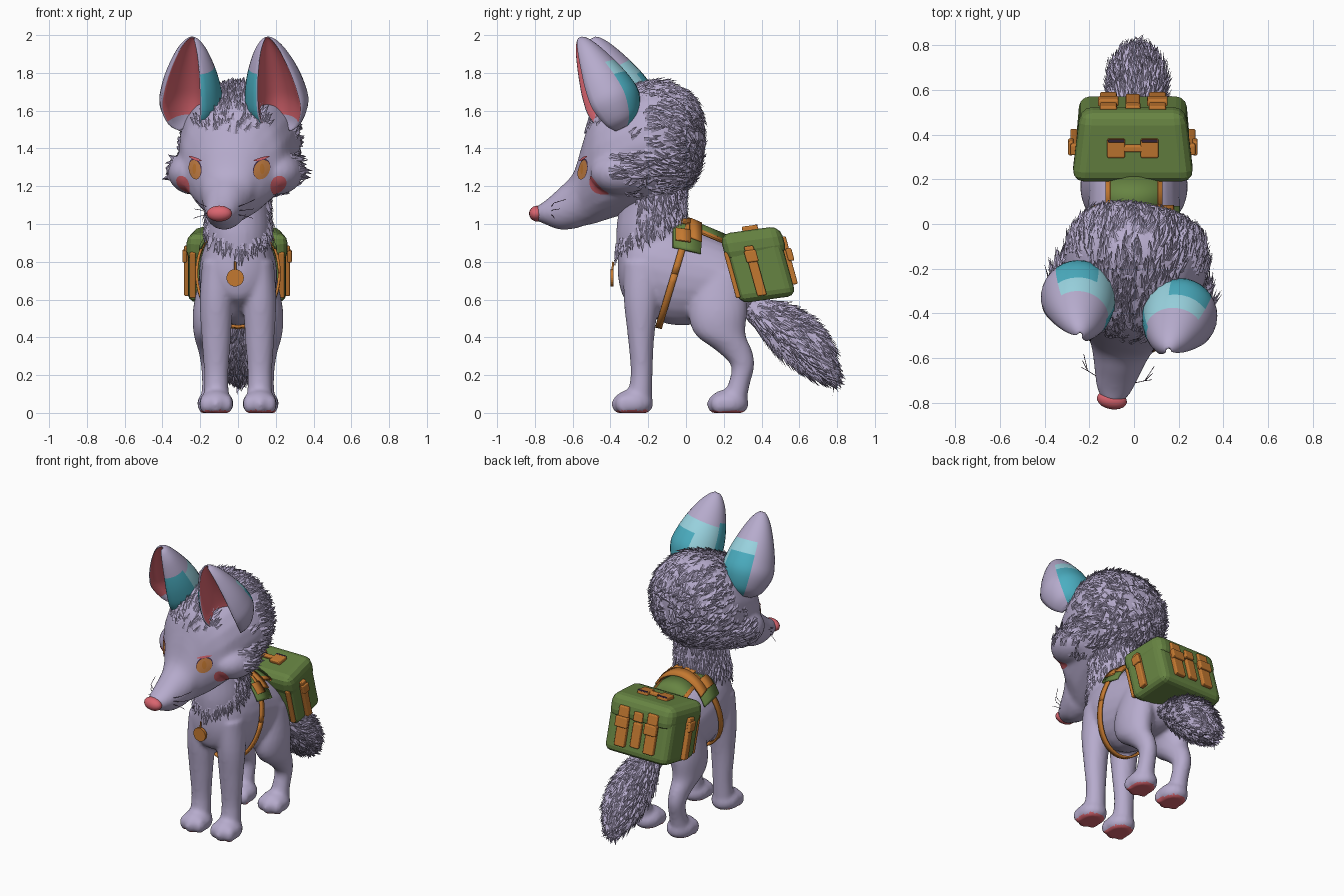
import bpy, bmesh, math, random
from mathutils import Vector, Matrix
from mathutils.bvhtree import BVHTree

random.seed(4)
if "Cube" in bpy.data.objects:
    bpy.data.objects.remove(bpy.data.objects["Cube"])

def material(name, *rgb):
    m = bpy.data.materials.new(name)
    m.use_nodes = True
    m.diffuse_color = (*rgb, 1)
    m.node_tree.nodes["Principled BSDF"].inputs["Base Color"].default_value = (*rgb, 1)
    return m

LAVENDER = material("lavender fur", .47, .41, .61)
PINK = material("pink skin", .70, .13, .16)
TEAL = material("teal", .07, .42, .53)
SKY = material("light blue", .32, .65, .74)
GREEN = material("green canvas", .135, .23, .055)
LEATHER = material("orange leather", .55, .19, .03)
AMBER = material("amber iris", .58, .22, .06)
DARK = material("dark plum", .06, .03, .07)

HEAD = Matrix.Translation((.04, 0, 0)) @ Matrix.Rotation(math.radians(-10), 4, 'Z')
# the bag leans forward: a slight turn plus a shear
LEAN = Matrix.Identity(4)
LEAN[1][2] = -.13
BAG = Matrix.Translation((-.005, .385, .78)) @ Matrix.Rotation(math.radians(8), 4, 'X')

def finish(name, bm, mats, matrix=Matrix(), smooth=True):
    bmesh.ops.recalc_face_normals(bm, faces=bm.faces)
    mesh = bpy.data.meshes.new(name)
    bm.to_mesh(mesh)
    bm.free()
    ob = bpy.data.objects.new(name, mesh)
    for m in mats:
        mesh.materials.append(m)
    if smooth:
        mesh.shade_smooth()
    bpy.context.collection.objects.link(ob)
    ob.matrix_world = matrix
    return ob

def skin_rings(bm, rings):
    for a, b in zip(rings, rings[1:]):
        for i in range(len(a)):
            j = (i + 1) % len(a)
            bm.faces.new((a[i], a[j], b[j], b[i]))
    bm.faces.new(rings[0][::-1])
    bm.faces.new(rings[-1])

def spline(rows, steps=4):
    # Catmull-Rom through rows of numbers
    rows = [Vector(r) for r in rows]
    out = []
    for i in range(len(rows) - 1):
        a, b, c, d = rows[max(i - 1, 0)], rows[i], rows[i + 1], rows[min(i + 2, len(rows) - 1)]
        for k in range(steps):
            t = k / steps
            out.append(b + (c - a) * t / 2 + (a * 2 - b * 5 + c * 4 - d) * t * t / 2
                       + (b * 3 - a - c * 3 + d) * t ** 3 / 2)
    return out + [rows[-1]]

def loft(bm, rows, axis, mirror=1, sides=24):
    # rows: (y, z, rx, rz) along y, or (x, y, z, rx, ry) along z
    rings = []
    for r in spline(rows):
        ring = []
        for i in range(sides):
            c, s = math.cos(i * math.tau / sides), math.sin(i * math.tau / sides)
            p = (c * r[2], r[0], r[1] + s * r[3]) if axis == 'y' else \
                (mirror * r[0] + c * r[3], r[1] + s * r[4], r[2])
            ring.append(bm.verts.new(p))
        rings.append(ring)
    skin_rings(bm, rings)

def ball(bm, centre, radii):
    m = Matrix.Translation(centre) @ Matrix.Diagonal((*radii, 1))
    return bmesh.ops.create_uvsphere(bm, u_segments=20, v_segments=12, radius=1, matrix=m)["verts"]

def fuse(name, bm, mats, matrix=Matrix()):
    # merge overlapping volumes into one soft skin
    ob = finish(name, bm, mats, matrix)
    rm = ob.modifiers.new("fuse", 'REMESH')
    rm.mode, rm.voxel_size = 'VOXEL', .014
    sm = ob.modifiers.new("soften", 'SMOOTH')
    sm.iterations, sm.factor = 5, .5
    bpy.context.view_layer.update()
    mesh = bpy.data.meshes.new_from_object(ob.evaluated_get(bpy.context.evaluated_depsgraph_get()))
    ob.modifiers.clear()
    ob.data = mesh
    mesh.shade_smooth()
    return ob

def fur(name, source, count, length, flow, lift=.3, width=.017):
    # flat-faced tufts scattered over a skin, combed along a flow
    bm = bmesh.new()
    polys = source.data.polygons
    for _ in range(count):
        f = polys[random.randrange(len(polys))]
        p, n = f.center, f.normal
        size = length(p) * random.uniform(.7, 1.25)
        if size <= 0:
            continue
        d = flow(p) + Vector([random.uniform(-.3, .3) for _ in range(3)])
        d = (d - n * d.dot(n)).normalized()
        s = n.cross(d) * width
        a, b, c, tip = [bm.verts.new(v) for v in
                        (p - s, p + s, p + n * width * .6, p + d * size + n * size * lift)]
        for tri in ((a, c, tip), (c, b, tip), (b, a, tip)):
            bm.faces.new(tri)
    finish(name, bm, [LAVENDER], source.matrix_world, False)

# Body, neck and legs
bm = bmesh.new()
loft(bm, [(-.36, .78, .04, .06), (-.33, .77, .12, .16), (-.25, .78, .175, .22), (-.1, .745, .205, .275),
          (.1, .71, .205, .24), (.25, .68, .19, .2), (.33, .66, .13, .13), (.37, .65, .04, .05)], 'y')
loft(bm, [(0, -.18, 1.3, .16, .17), (0, -.18, 1.1, .165, .175), (0, -.19, .95, .17, .18),
          (0, -.2, .78, .15, .16)], 'z')
for side in (-1, 1):
    loft(bm, [(.11, -.22, .8, .08, .11), (.115, -.235, .6, .088, .095), (.115, -.238, .4, .078, .07),
              (.115, -.235, .2, .064, .058), (.115, -.25, .06, .07, .07)], 'z', side)
    loft(bm, [(.12, .19, .74, .08, .13), (.14, .17, .55, .098, .155), (.15, .18, .42, .085, .135),
              (.145, .255, .33, .066, .095), (.14, .3, .25, .056, .062), (.135, .28, .15, .056, .058),
              (.135, .25, .06, .065, .07)], 'z', side)
    for x, y in ((.115, -.28), (.125, .225)):
        foot = ball(bm, (side * x, y, .05), (.092, .108, .075))
        for toe in (-.055, 0, .055):
            foot += ball(bm, (side * x + toe, y - .07 + abs(toe) * .4, .045), (.034, .045, .052))
        for v in foot:
            v.co.z = max(v.co.z, 0)
body = fuse("body_and_legs", bm, [LAVENDER, PINK])
for f in body.data.polygons:
    if f.center.z < .014:
        f.material_index = 1

# Head and snout
bm = bmesh.new()
loft(bm, [(-.81, 1.055, .04, .035), (-.76, 1.06, .075, .06), (-.68, 1.08, .1, .11), (-.6, 1.125, .125, .15),
          (-.55, 1.21, .15, .22), (-.5, 1.285, .205, .285), (-.42, 1.34, .275, .315), (-.25, 1.405, .315, .33),
          (-.12, 1.435, .315, .315), (0, 1.445, .26, .25), (.06, 1.45, .15, .15), (.08, 1.45, .03, .03)], 'y')
for side in (-1, 1):
    ball(bm, (side * .225, -.31, 1.27), (.135, .165, .115))
head = fuse("head", bm, [LAVENDER], HEAD)
head_bvh = BVHTree.FromPolygons([v.co for v in head.data.vertices], [p.vertices[:] for p in head.data.polygons])

def head_fur(p):
    if (Vector((abs(p.x), p.y, p.z)) - Vector((.26, -.33, 1.58))).length < .13:
        return 0
    if abs(p.x) > .3 and 1.24 < p.z < 1.37 and p.y > -.36:
        return .10
    if p.y > -.17:
        return .07
    if p.z > 1.46 + abs(p.x) * .3 and abs(p.x) < .2:
        return .035 + min(.035, (p.z - 1.46) * .2)
    return .05 if p.y > -.28 and random.random() < .4 else 0

def head_flow(p):
    return (p - Vector((0, -.75, 1.25))).normalized() + Vector((0, 0, -.4 if p.y > -.2 else 0))

fur("head_fur", head, 2700, head_fur, head_flow, .25)

def neck_fur(p):
    edge = .825 + abs(p.x) * .55 + max(p.y + .25, 0) * .5
    if p.z < edge or p.y > .05 or (p.y < -.26 and p.z > edge + .06):
        return 0
    return .065

fur("neck_fur", body, 6500, neck_fur, lambda p: Vector((0, .1, -1)), .3, .015)

# Tail
bm = bmesh.new()
loft(bm, [(.28, .6, .05, .05), (.4, .51, .08, .085), (.52, .43, .115, .135), (.66, .345, .12, .145),
          (.75, .27, .08, .105), (.79, .22, .03, .04)], 'y')
tail = fuse("tail", bm, [LAVENDER], Matrix.Translation((.015, 0, 0)))
fur("tail_fur", tail, 1250, lambda p: .08 if p.y > .36 else .03, lambda p: Vector((0, .8, -.6)), .33)

# Ears: crescent sections, pink hollow in front, coloured bands behind
def ear_colour(t, angle):
    if angle < 18:
        return 0
    teal_top, sky_top = (.46, .6) if angle < 95 else (.3, .64) if angle < 150 else (.66, .66)
    return 2 if t < teal_top else 3 if t < sky_top else 0

for side, label in ((1, "left"), (-1, "right")):
    base, tip = Vector((side * .245, -.3, 1.5)), Vector((side * .2 + .01, -.535, 1.985))
    axis = (tip - base).normalized()
    front = Vector((side * .24, -.95, 0))
    front = (front - axis * front.dot(axis)).normalized()
    across = front.cross(axis)
    across *= side if across.x > 0 else -side
    bm = bmesh.new()
    rings, heights = [], []
    for t, w, d in spline([(0, .06, .06), (.08, .12, .12), (.27, .166, .165), (.45, .16, .155),
                           (.65, .132, .12), (.85, .086, .075), (.96, .045, .04), (1, .018, .015)]):
        c, ring = base.lerp(tip, t), []
        for i in range(36):
            if i < 24:
                a = math.radians(-44 + 268 * i / 23)
                u, v = math.cos(a), -math.sin(a)
            else:
                a = math.pi * (i - 24) / 11
                u, v = -.66 * math.cos(a), .68 - 1.05 * math.sin(a)
            ring.append(bm.verts.new(c + across * w * u + front * d * v))
        rings.append(ring)
        heights.append(t)
    skin_rings(bm, rings)
    bm.faces.ensure_lookup_table()
    for k in range(len(rings) - 1):
        for i in range(36):
            bm.faces[k * 36 + i].material_index = ear_colour(heights[k], -44 + 268 * i / 23) if i < 23 \
                else 1 if 24 <= i < 35 and heights[k] > .1 else 0
    finish(label + "_ear", bm, [LAVENDER, PINK, TEAL, SKY], HEAD)

# Painted face details: thin discs laid on the skin of the head
def patch(name, centre, out, rx, rz, mat, height, tilt=0):
    out = Vector(out).normalized()
    right = Vector((0, 0, 1)).cross(out).normalized()
    up = out.cross(right)
    bm = bmesh.new()
    grid = []
    for r in (.02, .35, .7, 1):
        ring = []
        for i in range(20):
            a = i * math.tau / 20
            u, v = r * rx * math.cos(a), r * rz * math.sin(a)
            start = Vector(centre) + right * u + up * (v + u * tilt) + out * .3
            hit = head_bvh.ray_cast(start, -out)[0] or start - out * .3
            ring.append(bm.verts.new(hit + out * height))
        grid.append(ring)
    for a, b in zip(grid, grid[1:]):
        for i in range(20):
            bm.faces.new((a[i - 1], a[i], b[i], b[i - 1]))
    bm.faces.new(grid[0])
    finish(name, bm, [mat], HEAD)

def tube(name, points, radius, mat, matrix=Matrix()):
    cu = bpy.data.curves.new(name, 'CURVE')
    cu.dimensions, cu.bevel_depth, cu.bevel_resolution = '3D', radius, 1
    sp = cu.splines.new('POLY')
    sp.points.add(len(points) - 1)
    for q, p in zip(sp.points, points):
        q.co = (*p, 1)
    cu.materials.append(mat)
    ob = bpy.data.objects.new(name, cu)
    bpy.context.collection.objects.link(ob)
    ob.matrix_world = matrix

for side, label in ((1, "left"), (-1, "right")):
    eye, out = (side * .163, -.5, 1.29), (side * .55, -.8, .05)
    patch(label + "_eye_rim", eye, out, .053, .054, DARK, .003, side * .25)
    patch(label + "_iris", (eye[0], eye[1], 1.286), out, .05, .05, AMBER, .006, side * .25)
    patch(label + "_pupil", eye, out, .014, .028, LEATHER, .008)
    patch(label + "_eyelid", (eye[0], eye[1], 1.345), out, .048, .007, PINK, .008, side * .25)
    patch(label + "_blush", (side * .25, -.44, 1.205), (side * .5, -.85, 0), .047, .05, PINK, .004)
    for k in range(3):
        z = 1.05 + k * .02
        tube(label + "_whisker", [(side * .08, -.71, z), (side * .13, -.69, z - .01 + .015 * k),
                                  (side * .16, -.68 + .03 * k, z - .02 + .03 * k)], .0015, DARK, HEAD)
bm = bmesh.new()
ball(bm, (0, -.8, 1.055), (.068, .042, .042))
finish("nose", bm, [PINK], HEAD)

# Pendant on a cord
bm = bmesh.new()
bmesh.ops.create_cone(bm, cap_ends=True, segments=24, radius1=.046, radius2=.046, depth=.018,
                      matrix=Matrix.Translation((-.015, -.392, .715)) @ Matrix.Rotation(math.pi / 2, 4, 'X'))
finish("pendant", bm, [LEATHER], smooth=False)
tube("pendant_cord", [(-.015, -.39, .755), (-.015, -.385, .8)], .006, LEATHER)

# Harness: bands wrapped around the chest
def band(name, start, end, y, width, shear, mat, grow):
    bm = bmesh.new()
    prev = None
    for i in range(41):
        a = math.radians(start + (end - start) * i / 40)
        x, z = (.207 + grow) * math.cos(a), (.27 + grow) * math.sin(a)
        pair = [bm.verts.new((x, y + shear * (z - .2) + e * width / 2, .74 + z - max(0, y + e * width / 2) * .42))
                for e in (-1, 1)]
        if prev:
            bm.faces.new((prev[0], prev[1], pair[1], pair[0]))
        prev = pair
    ob = finish(name, bm, [mat])
    ob.modifiers.new("thickness", 'SOLIDIFY').thickness = .014
    ob.modifiers["thickness"].offset = 0

band("saddle_cloth", 28, 152, .005, .15, 0, GREEN, .02)
band("girth_strap", 0, 360, 0, .035, .3, LEATHER, .012)
band("saddle_trim", 42, 138, .052, .062, 0, LEATHER, .026)
for start in (36, 66, 90, 120):
    band("saddle_patch", start, start + 17, -.015, .08, 0, LEATHER, .026)
band("bag_link", 60, 120, .14, .14, 0, GREEN, .018)
for start in (57, 117):
    band("bag_link_edge", start, start + 6, .14, .14, 0, LEATHER, .021)

# Backpack
def box(name, centre, half, mat, bevel=.008, taper=1):
    bm = bmesh.new()
    bmesh.ops.create_cube(bm, size=2, matrix=Matrix.Translation(centre) @ Matrix.Diagonal((*half, 1)))
    for v in bm.verts:
        if v.co.y > centre[1]:
            v.co.x *= taper
    bm.transform(LEAN)
    ob = finish(name, bm, [mat], BAG, False)
    bv = ob.modifiers.new("rounding", 'BEVEL')
    bv.width, bv.segments = bevel, 3

box("bag_body", (0, 0, -.025), (.264, .15, .16), GREEN, .045, .9)
box("bag_lid", (0, .003, .115), (.274, .162, .078), GREEN, .055, .86)
for s in (-1, 1):
    box("side_strap", (s * .264, -.025, -.025), (.016, .025, .135), LEATHER)
    box("side_buckle", (s * .278, -.025, .055), (.012, .032, .032), LEATHER)
    box("front_strap", (s * .235, -.15, -.03), (.016, .012, .125), LEATHER)
    box("back_strap", (s * .11, .158, -.025), (.038, .018, .1), LEATHER)
    box("back_buckle", (s * .11, .176, .035), (.046, .016, .034), LEATHER)
    box("back_strap_top", (s * .11, .158, .1), (.038, .022, .035), LEATHER)
    box("handle_tab", (s * .075, .008, .2), (.04, .042, .016), LEATHER)
    box("handle_stitch", (s * .075, .045, .213), (.036, .006, .004), DARK, .002)
box("middle_strap", (0, .156, -.03), (.032, .016, .08), LEATHER)
box("middle_strap_top", (0, .16, .09), (.034, .018, .03), LEATHER)
box("handle_grip", (0, .008, .203), (.06, .016, .012), LEATHER)
